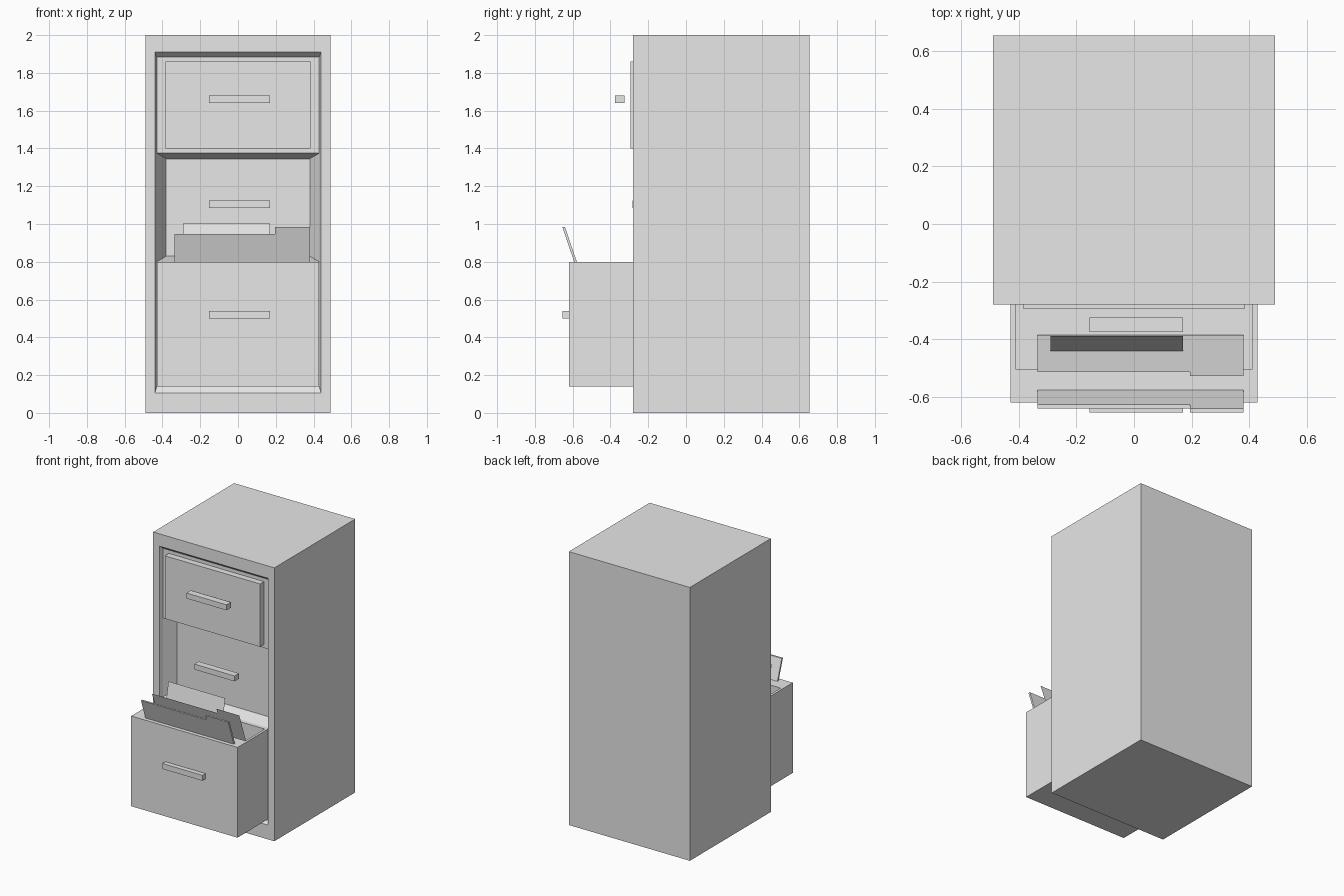
import bpy
import bmesh
from mathutils import Vector

old = bpy.data.objects.get("Cube")
if old:
    bpy.data.objects.remove(old, do_unlink=True)

GREY = (0.8, 0.8, 0.8, 1)
paint = bpy.data.materials.new("light_grey")
paint.use_nodes = True
paint.diffuse_color = GREY
paint.node_tree.nodes["Principled BSDF"].inputs["Base Color"].default_value = GREY


def finish(name, bm):
    mesh = bpy.data.meshes.new(name)
    bm.to_mesh(mesh)
    bm.free()
    mesh.materials.append(paint)
    obj = bpy.data.objects.new(name, mesh)
    bpy.context.collection.objects.link(obj)
    return obj


def loft(name, rings, cap_start=False, cap_end=True, x=0, hollow=None):
    """Join upright rectangles (half width, bottom, top, y), ordered outward from the start."""
    bm = bmesh.new()
    loops = [[bm.verts.new((x + sx * w, y, z)) for sx, z in
              ((-1, low), (1, low), (1, high), (-1, high))]
             for w, low, high, y in rings]
    for a, b in zip(loops, loops[1:]):
        for i in range(4):
            j = (i + 1) % 4
            bm.faces.new((a[i], a[j], b[j], b[i]))
    if cap_start:
        bm.faces.new(loops[0][::-1])
    if cap_end:
        bm.faces.new(loops[-1])
    if hollow:
        hollow(bm)
    return finish(name, bm)


def sheet(name, outline, y_top, z_top, lean, thickness=0):
    """Upright outline in x and z, sheared so that y grows by lean for each unit down."""
    bm = bmesh.new()
    face = bm.faces.new([bm.verts.new((x, y_top + lean * (z_top - z), z))
                         for x, z in outline])
    if thickness:
        back = bmesh.ops.extrude_face_region(bm, geom=[face], use_keep_orig=True)["geom"]
        bmesh.ops.translate(bm, vec=(0, thickness, 0),
                            verts=[v for v in back if isinstance(v, bmesh.types.BMVert)])
        bmesh.ops.recalc_face_normals(bm, faces=bm.faces)
    return finish(name, bm)


# Cabinet shell with a slanted front rim
FRONT, INNER = -0.28, -0.25
loft("cabinet_body", [(0.49, 0, 2, 0.655), (0.49, 0, 2, FRONT),
                      (0.44, 0.105, 1.91, FRONT), (0.43, 0.14, 1.885, INNER)],
     cap_start=True, cap_end=False)

# Closed top drawer with its raised panel
loft("top_drawer_front", [(0.43, 1.375, 1.885, INNER)])
loft("top_drawer_panel", [(0.385, 1.40, 1.86, INNER), (0.385, 1.40, 1.86, -0.295)])

# Recessed middle drawer
loft("middle_drawer_front", [(0.43, 0.80, 1.375, INNER), (0.38, 0.83, 1.345, -0.16)])


# Open bottom drawer, hollowed from its top face
def hollow_drawer(bm):
    bm.normal_update()
    top = max(bm.faces, key=lambda f: f.calc_center_median().z)
    bmesh.ops.inset_individual(bm, faces=[top], thickness=0.025)
    for v in top.verts:
        v.co.y = -0.505 if v.co.y < -0.4 else FRONT
    well = bmesh.ops.extrude_discrete_faces(bm, faces=[top])["faces"]
    bmesh.ops.translate(bm, vec=Vector((0, 0, -0.22)), verts=well[0].verts)


loft("bottom_drawer", [(0.43, 0.14, 0.80, INNER), (0.43, 0.14, 0.80, -0.62)],
     hollow=hollow_drawer)

# Handles
for level, z, y in (("top", 1.66, -0.375), ("middle", 1.105, -0.283),
                    ("bottom", 0.52, -0.655)):
    loft(level + "_handle", [(0.162, z - 0.02, z + 0.02, y + 0.05),
                             (0.162, z - 0.02, z + 0.02, y)], cap_start=True, x=0.008)


# Tabbed folders leaning forward and one loose sheet leaning back
def folder_outline(bottom):
    return [(-0.335, bottom), (0.38, bottom), (0.38, 0.985),
            (0.195, 0.985), (0.195, 0.948), (-0.335, 0.948)]


sheet("front_folder", folder_outline(0.70), -0.655, 0.985, 0.34, 0.014)
sheet("rear_folder", folder_outline(0.59), -0.528, 0.985, 0.36)
sheet("loose_paper", [(-0.29, 0.66), (0.17, 0.66), (0.17, 1.003), (-0.29, 1.003)],
      -0.39, 1.003, -0.2)
